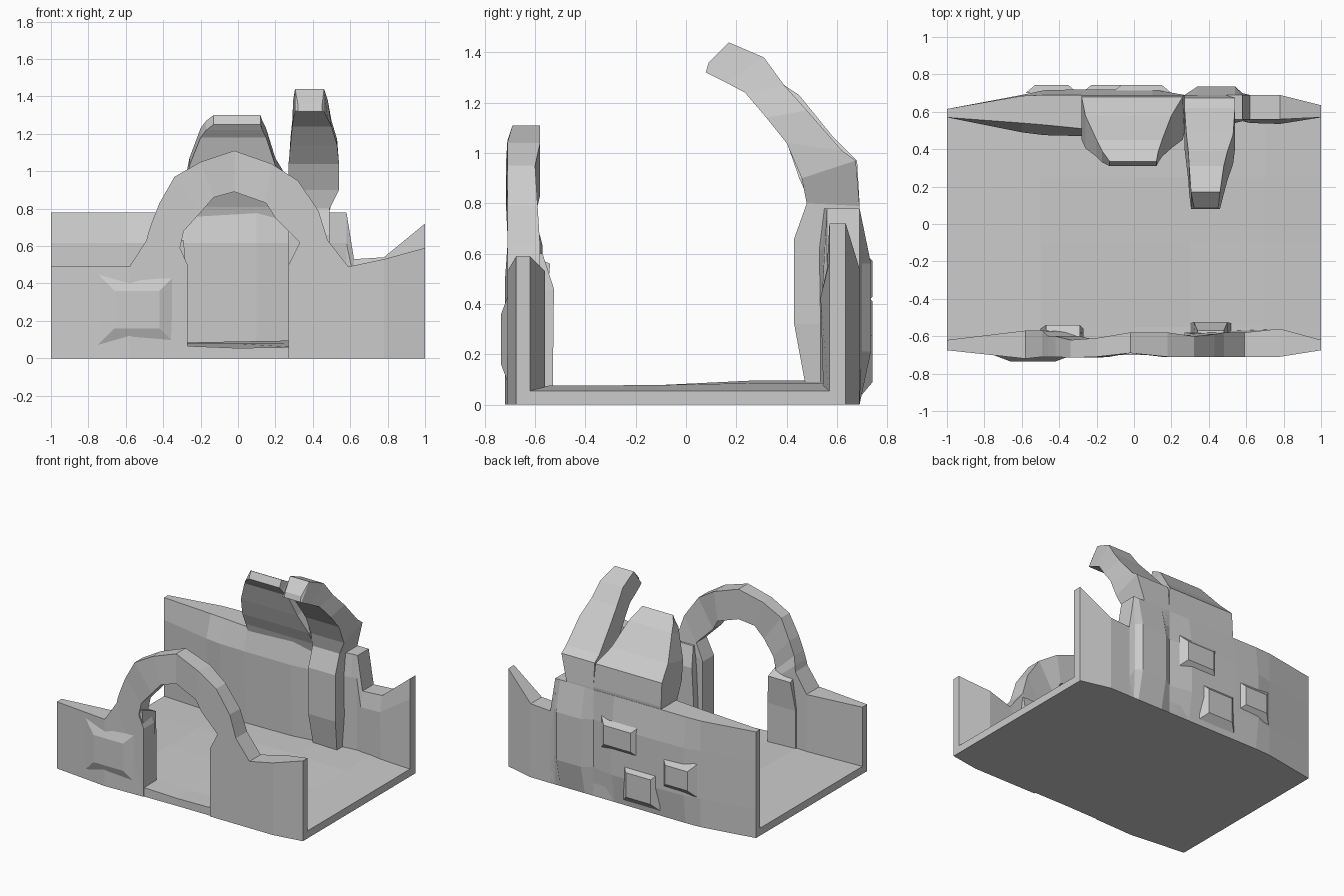
import bpy, bmesh


def loft(name, loops):
    """Skin a row of equal-length 3D loops and cap both ends."""
    bm = bmesh.new()
    rows = [[bm.verts.new(p) for p in loop] for loop in loops]
    n = len(rows[0])
    for a, b in zip(rows, rows[1:]):
        for i in range(n):
            j = (i + 1) % n
            bm.faces.new((a[i], a[j], b[j], b[i]))
    bm.faces.new(rows[0])
    bm.faces.new(rows[-1][::-1])
    bmesh.ops.recalc_face_normals(bm, faces=bm.faces)
    mesh = bpy.data.meshes.new(name)
    bm.to_mesh(mesh)
    bm.free()
    ob = bpy.data.objects.new(name, mesh)
    bpy.context.collection.objects.link(ob)
    return ob


def slab(name, sections):
    """Slanted column: each section is x0, x1, front y/z, back y/z."""
    return loft(name, [[(x0, yf, zf), (x1, yf, zf), (x1, yb, zb), (x0, yb, zb)]
                       for x0, x1, yf, zf, yb, zb in sections])


def stone(name, x0, x1, z0, z1, y_base, y_face, t=0.05):
    """Raised wall stone with a tapered outer face."""
    def rect(y, d):
        return [(x0 + d, y, z0 + d), (x1 - d, y, z0 + d),
                (x1 - d, y, z1 - d), (x0 + d, y, z1 - d)]
    return loft(name, [rect(y_base, 0), rect(y_face, t)])


# Floor: gently humped slab
floor = [(-1, -.675, .615, .055, .055), (-.5, -.71, .68, .075, .08),
         (0, -.70, .69, .055, .09), (.3, -.70, .69, .06, .095),
         (.7, -.71, .69, .075, .085), (1, -.675, .635, .055, .055)]
loft("floor", [[(x, y0, 0), (x, y1, 0), (x, y1, zb), (x, .25, zb),
                (x, -.1, .078 if abs(x) < 1 else .055), (x, -.55, zf), (x, y0, zf)]
               for x, y0, y1, zf, zb in floor])

# Front wall and arch: inner edge x/z, outer edge x/z, front y, back y
arch = [(-1, 0, -1, .49, -.675, -.62), (-.58, 0, -.58, .49, -.72, -.57),
        (-.27, 0, -.49, .63, -.71, -.57), (-.27, .5, -.48, .67, -.71, -.58),
        (-.31, .59, -.46, .73, -.71, -.60), (-.29, .68, -.42, .83, -.71, -.60),
        (-.20, .78, -.34, .97, -.715, -.62), (-.13, .86, -.20, 1.05, -.71, -.61),
        (-.02, .89, -.02, 1.11, -.69, -.58), (.15, .83, .18, 1.04, -.71, -.58),
        (.20, .75, .32, .95, -.71, -.60), (.33, .62, .43, .79, -.71, -.59),
        (.27, .5, .48, .63, -.71, -.58), (.27, 0, .59, .49, -.71, -.58),
        (.78, 0, .78, .53, -.71, -.56), (1, 0, 1, .59, -.675, -.62)]
loft("front_arch_wall", [[(xi, yf, zi), (xo, yf, zo), (xo, yb, zo), (xi, yb, zi)]
                         for xi, zi, xo, zo, yf, yb in arch])

# Stones on the front wall and the buttresses behind the arch jambs
stone("front_stone", -.78, -.3, .04, .48, -.69, -.735, .12)
slab("left_jamb", [(-.50, -.27, -.70, .03, -.56, .03), (-.50, -.27, -.70, .35, -.56, .35),
                   (-.47, -.29, -.70, .63, -.54, .56)])
slab("right_jamb", [(.30, .52, -.70, .03, -.53, .03), (.32, .50, -.70, .40, -.525, .46),
                    (.34, .48, -.70, .62, -.57, .60)])

# Back wall: x, top z, inner top y, inner middle y, outer top y, outer middle y
back = [(-1, .78, .57, .57, .615, .615), (-.6, .78, .54, .49, .685, .69),
        (-.48, .78, .53, .475, .69, .715), (-.28, .78, .51, .47, .69, .72),
        (.10, .78, .50, .47, .69, .72), (.27, .78, .52, .49, .69, .69),
        (.34, .78, .52, .50, .69, .735), (.54, .78, .56, .54, .69, .735),
        (.58, .78, .56, .55, .69, .70), (.62, .53, .56, .54, .69, .69),
        (.78, .54, .56, .535, .69, .69), (1, .72, .57, .57, .635, .635)]
loft("back_wall", [[(x, yot, 0), (x, yom, .27 * z), (x, yom, .72 * z), (x, yot, z),
                    (x, yit, z), (x, yim, .79 * z), (x, (yim + yit) / 2, 0)]
                   for x, z, yit, yim, yot, yom in back])
for i, (x0, x1, z0, z1) in enumerate([(-.58, -.30, .22, .46), (-.28, .02, .04, .32),
                                      (-.12, .2, .38, .62)]):
    stone(f"back_stone_{i}", x0, x1, z0, z1, .70, .742)

# Broad leaning stub
slab("broad_vault_stub", [
    (-.27, .26, .52, .70, .68, .70), (-.28, .27, .49, .81, .69, .80),
    (-.28, .26, .45, .90, .68, .97), (-.26, .20, .405, 1.03, .58, 1.07),
    (-.20, .15, .36, 1.18, .45, 1.23), (-.17, .13, .33, 1.22, .39, 1.27),
    (-.13, .12, .31, 1.25, .335, 1.30)])

# Pillar rising into the tall curved rib
slab("pillar_and_rib", [
    (.28, .47, .48, .05, .60, .05), (.27, .49, .43, .32, .60, .32),
    (.27, .49, .43, .66, .69, .66), (.27, .49, .48, .80, .69, .79),
    (.27, .54, .46, .90, .675, .97), (.27, .54, .40, 1.04, .62, 1.01),
    (.28, .53, .32, 1.14, .48, 1.17), (.29, .50, .235, 1.24, .39, 1.27),
    (.295, .48, .16, 1.28, .31, 1.38), (.305, .46, .08, 1.32, .17, 1.44),
    (.32, .45, .08, 1.325, .09, 1.36)])
